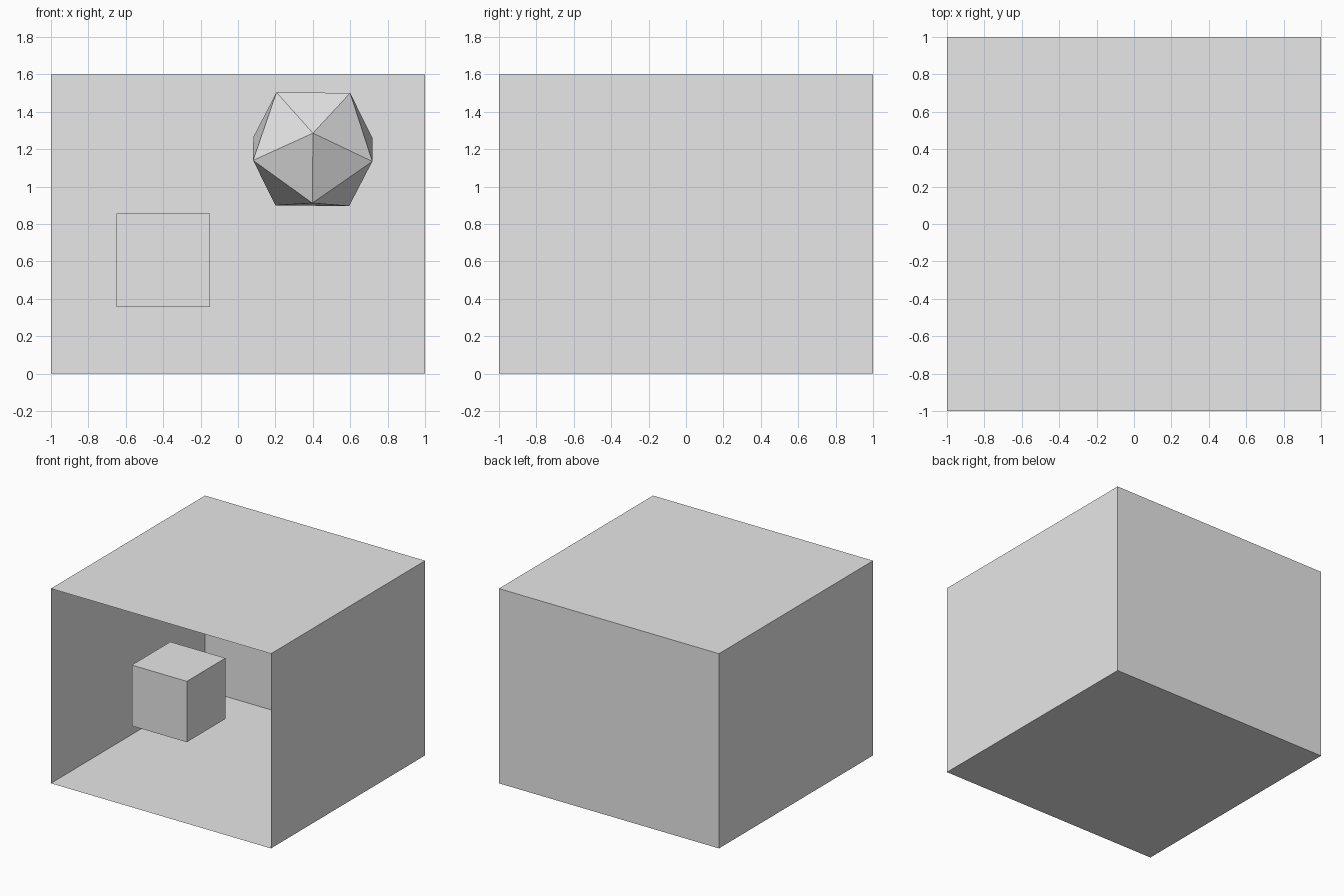
import bpy, bmesh, math
from mathutils import Matrix

if "Cube" in bpy.data.objects:
    bpy.data.objects.remove(bpy.data.objects["Cube"], do_unlink=True)

grey = bpy.data.materials.new("light_grey")
grey.use_nodes = True
grey.diffuse_color = (0.8, 0.8, 0.8, 1)
grey.node_tree.nodes["Principled BSDF"].inputs["Base Color"].default_value = (0.8, 0.8, 0.8, 1)


def add_object(name, bm, location):
    mesh = bpy.data.meshes.new(name)
    bm.to_mesh(mesh)
    bm.free()
    mesh.materials.append(grey)
    obj = bpy.data.objects.new(name, mesh)
    obj.location = location
    bpy.context.collection.objects.link(obj)
    return obj


def box(size):
    bm = bmesh.new()
    bmesh.ops.create_cube(bm, size=1)
    bmesh.ops.scale(bm, vec=size, verts=bm.verts)
    bm.normal_update()
    return bm


# Room shell: thin-walled box, open at the front
room = box((2, 2, 1.6))
front = [f for f in room.faces if f.normal.y < -0.5]
bmesh.ops.delete(room, geom=front, context='FACES')
add_object("room_shell", room, (0, 0, 0.8))

# Floating cube
add_object("floating_cube", box((0.5, 0.5, 0.5)), (-0.4, -0.2, 0.605))

# Floating icosahedron: hull of three crossed golden rectangles, tipped forward
ico = bmesh.new()
short = 0.197
long = short * (1 + math.sqrt(5)) / 2
for s in (-short, short):
    for t in (-long, long):
        for corner in ((s, 0, t), (0, t, s), (t, s, 0)):
            ico.verts.new(corner)
bmesh.ops.convex_hull(ico, input=ico.verts)
bmesh.ops.recalc_face_normals(ico, faces=ico.faces)
tilt = Matrix.Rotation(math.radians(0.5), 3, 'Y') @ Matrix.Rotation(math.radians(18.5), 3, 'X')
bmesh.ops.rotate(ico, matrix=tilt, verts=ico.verts)
add_object("floating_icosahedron", ico, (0.4, 0.4, 1.2))
